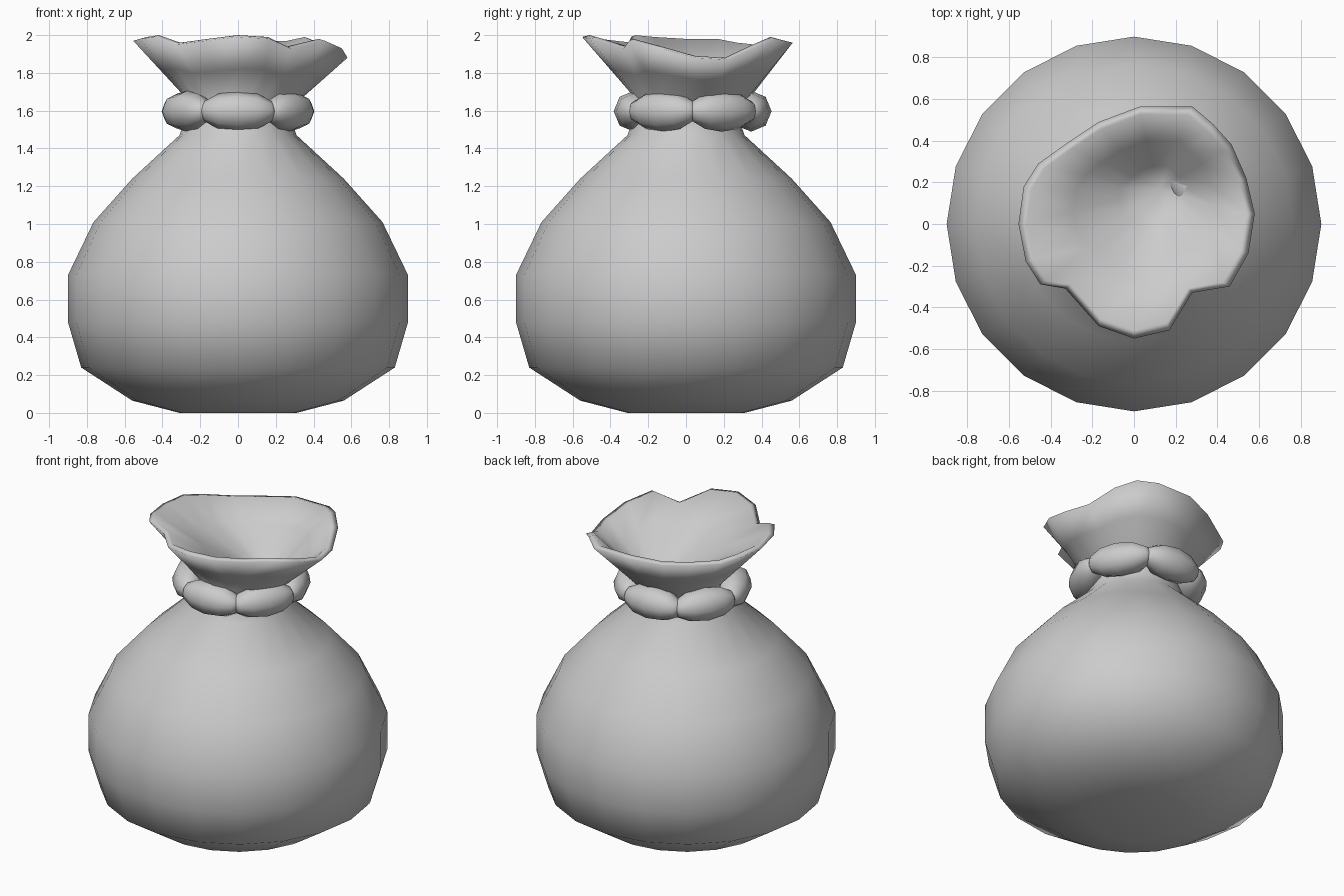
import bpy, bmesh, math
from mathutils import Vector

if "Cube" in bpy.data.objects:
    bpy.data.objects.remove(bpy.data.objects["Cube"])

N = 20

# Body profile (radius, height) from base to pinched neck
profile = [(0.31, 0.0), (0.56, 0.065), (0.83, 0.24), (0.9, 0.48), (0.9, 0.73),
           (0.765, 1.01), (0.56, 1.24), (0.31, 1.47), (0.27, 1.59)]

# Wavy rim of the open mouth, one point per side
rim = [Vector(p) for p in [
    (.58, .05, 1.88), (.54, .22, 1.87), (.47, .38, 1.94), (.38, .48, 1.98),
    (.28, .565, 1.96), (.03, .565, 1.96), (-.17, .49, 1.94), (-.32, .39, 1.94),
    (-.46, .29, 1.95), (-.53, .18, 1.97), (-.555, 0, 1.97), (-.52, -.18, 1.98),
    (-.45, -.29, 1.99), (-.33, -.31, 1.95), (-.17, -.49, 1.97), (0, -.55, 1.99),
    (.17, -.51, 1.98), (.28, -.33, 1.93), (.46, -.30, 1.97), (.55, -.14, 1.93)]]


def circle(r, z, cx=0, cy=0):
    return [Vector((cx + r * math.cos(2 * math.pi * i / N),
                    cy + r * math.sin(2 * math.pi * i / N), z)) for i in range(N)]


def blend(a, b, t):
    return [p.lerp(q, t) for p, q in zip(a, b)]


def finish(bm, name):
    bmesh.ops.recalc_face_normals(bm, faces=bm.faces)
    for f in bm.faces:
        f.smooth = True
    me = bpy.data.meshes.new(name)
    bm.to_mesh(me)
    bm.free()
    ob = bpy.data.objects.new(name, me)
    bpy.context.collection.objects.link(ob)
    return ob


# Sack: body, flared mouth, rolled lip and funnel-shaped inside in one skin
rings = [circle(r, z) for r, z in profile]
neck = circle(0.29, 1.65, 0.03, 0.035)
rings += [neck, blend(neck, rim, 0.5), rim]
apex = Vector((0.12, 0.17, 1.6))
lip = [Vector((p.x * 0.93, p.y * 0.93, p.z + 0.01)) for p in rim]
rings += [lip]
for t, drop in ((0.35, 0.0), (0.7, 0.0)):
    rings.append(blend(lip, [apex] * N, t))

bm = bmesh.new()
loops = [[bm.verts.new(p) for p in ring] for ring in rings]
for a, b in zip(loops, loops[1:]):
    for i in range(N):
        j = (i + 1) % N
        bm.faces.new((a[i], a[j], b[j], b[i]))
bm.faces.new(loops[0][::-1])
tip = bm.verts.new(apex)
for i in range(N):
    bm.faces.new((loops[-1][i], loops[-1][(i + 1) % N], tip))
finish(bm, "sack")

# Tie: six plump segments around the neck
for k in range(6):
    a = math.radians(-90 + 60 * k)
    bpy.ops.mesh.primitive_uv_sphere_add(
        segments=8, ring_count=6, radius=1,
        location=(0.31 * math.cos(a), 0.035 + 0.31 * math.sin(a), 1.597),
        rotation=(math.pi / 2, 0, a))
    seg = bpy.context.object
    seg.name = f"tie_segment_{k + 1}"
    seg.scale = (0.108, 0.108, 0.205)
    bpy.ops.object.shade_smooth()
